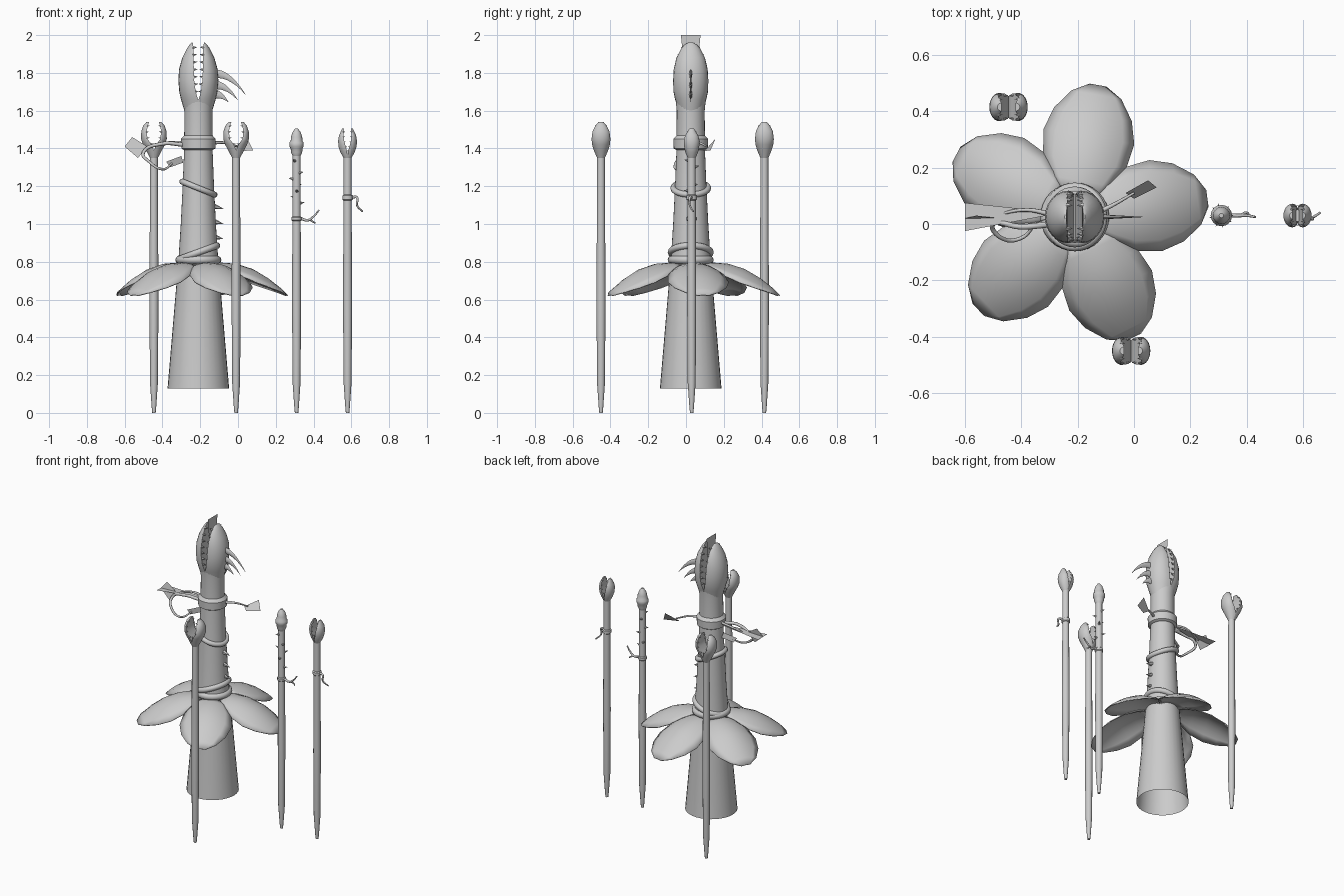
import bpy, bmesh, math
from mathutils import Vector, Matrix

cube = bpy.data.objects.get("Cube")
if cube:
    bpy.data.objects.remove(cube)

grey = bpy.data.materials.new("plain grey")
grey.use_nodes = True
grey.diffuse_color = (0.6, 0.6, 0.6, 1)
grey.node_tree.nodes["Principled BSDF"].inputs["Base Color"].default_value = grey.diffuse_color

CX, CY = -0.21, 0.025


def finish(name, bm, loc=(0, 0, 0), closed=True, angle=40):
    if closed:
        bmesh.ops.recalc_face_normals(bm, faces=bm.faces)
    me = bpy.data.meshes.new(name)
    bm.to_mesh(me)
    bm.free()
    ob = bpy.data.objects.new(name, me)
    ob.location = loc
    me.materials.append(grey)
    bpy.context.collection.objects.link(ob)
    bpy.ops.object.select_all(action='DESELECT')
    ob.select_set(True)
    bpy.context.view_layer.objects.active = ob
    bpy.ops.object.shade_smooth_by_angle(angle=math.radians(angle))
    return ob


def skin(bm, rings, loop=True, caps=(True, True)):
    """Join rings of points into a surface."""
    vs = [[bm.verts.new(p) for p in r] for r in rings]
    n = len(vs[0])
    for a, b in zip(vs, vs[1:]):
        for i in range(n if loop else n - 1):
            j = (i + 1) % n
            bm.faces.new((a[i], a[j], b[j], b[i]))
    if caps[0]:
        bm.faces.new(vs[0][::-1])
    if caps[1]:
        bm.faces.new(vs[-1])


def lathe(name, profile, loc, sides=24, caps=(True, True)):
    bm = bmesh.new()
    skin(bm, [[(r * math.cos(math.tau * i / sides), r * math.sin(math.tau * i / sides), z)
               for i in range(sides)] for z, r in profile], True, caps)
    return finish(name, bm, loc)


def torus(name, loc, major, minor, tilt=0):
    bm = bmesh.new()
    rows = [[(0, 0, 0)] * 0 for _ in range(33)]
    for i, row in enumerate(rows):
        a = math.tau * i / 32
        for j in range(10):
            b = math.tau * j / 10
            r = major + minor * math.cos(b)
            row.append((r * math.cos(a), r * math.sin(a), minor * math.sin(b)))
    skin(bm, rows, True, (False, False))
    bmesh.ops.remove_doubles(bm, verts=bm.verts, dist=1e-5)
    bmesh.ops.rotate(bm, verts=bm.verts, matrix=Matrix.Rotation(tilt, 3, 'Y'))
    return finish(name, bm, loc)


def tendril(name, pts, radius, tip=0.5):
    cu = bpy.data.curves.new(name, 'CURVE')
    cu.dimensions = '3D'
    cu.bevel_depth = radius
    cu.bevel_resolution = 2
    cu.resolution_u = 6
    cu.use_fill_caps = True
    sp = cu.splines.new('BEZIER')
    sp.bezier_points.add(len(pts) - 1)
    for i, (bp, p) in enumerate(zip(sp.bezier_points, pts)):
        bp.co = p
        bp.handle_left_type = bp.handle_right_type = 'AUTO'
        bp.radius = 1 + (tip - 1) * i / (len(pts) - 1)
    cu.materials.append(grey)
    ob = bpy.data.objects.new(name, cu)
    bpy.context.collection.objects.link(ob)


def spike(name, base, tip, radius, sides=6):
    base, tip = Vector(base), Vector(tip)
    d = tip - base
    bm = bmesh.new()
    bmesh.ops.create_cone(bm, cap_ends=True, segments=sides, radius1=radius, radius2=0, depth=d.length)
    bmesh.ops.transform(bm, verts=bm.verts, matrix=Matrix.Translation((base + tip) / 2)
                        @ d.to_track_quat('Z', 'Y').to_matrix().to_4x4())
    return finish(name, bm)


def sheet(name, pts):
    bm = bmesh.new()
    bm.faces.new([bm.verts.new(p) for p in pts])
    return finish(name, bm, closed=False)


def jaws(name, loc, rows, squash, teeth, size):
    """Two facing jaws; rows hold height, outer radius, half gap and depth."""
    for s, side in ((-1, "right"), (1, "left")):
        bm = bmesh.new()
        rings = []
        for z, r, gap, depth in rows:
            rings.append([(s * (gap + (r - gap) * math.cos(a)), depth * squash * math.sin(a), z)
                          for a in [math.radians(-90 + 15 * k) for k in range(13)]])
        skin(bm, rings)
        finish(f"{name}_{side}_jaw", bm, loc)
        # Teeth along the front and back rims
        lo, hi = rows[1][0], rows[-1][0]
        for k in range(teeth):
            z = lo + (hi - lo) * (k + 1) / (teeth + 0.7)
            a, b = next((p, q) for p, q in zip(rows, rows[1:]) if p[0] <= z <= q[0])
            t = (z - a[0]) / (b[0] - a[0])
            gap, depth = (a[i] + (b[i] - a[i]) * t for i in (2, 3))
            for f in (-1, 1):
                base = Vector(loc) + Vector((s * (gap + 0.004), f * depth * squash * 0.88, z))
                spike(f"{name}_tooth", base, base + Vector((-s * min(size, gap + 0.004), 0, 0.004)), size * 0.4, 5)


# Main stalk with collar and wrapped vines
lathe("main_stalk", [(0.13, 0.163), (0.8, 0.106), (1.0, 0.093), (1.2, 0.083), (1.4, 0.075),
                     (1.6, 0.074), (1.66, 0.08)], (CX, CY, 0), 32, (False, True))
lathe("stalk_collar", [(1.39, 0.074), (1.4, 0.09), (1.45, 0.092), (1.47, 0.074)], (CX, CY, 0), 32)
torus("upper_vine", (CX, CY, 1.19), 0.092, 0.016, math.radians(22))
torus("lower_vine", (CX, CY, 0.85), 0.104, 0.018, math.radians(-20))
torus("flower_ring", (CX, CY, 0.81), 0.1, 0.022)

# Head with tongue
jaws("head", (CX, CY, 0), [(1.6, 0.074, 0, 0.074), (1.66, 0.092, 0.002, 0.094), (1.7, 0.101, 0.014, 0.104),
                           (1.76, 0.106, 0.022, 0.106), (1.82, 0.102, 0.024, 0.102), (1.88, 0.085, 0.025, 0.086),
                           (1.93, 0.06, 0.026, 0.056), (1.95, 0.046, 0.028, 0.036), (1.96, 0.036, 0.03, 0.015)],
     0.88, 7, 0.024)
sheet("tongue", [(CX, CY - 0.02, 1.68), (CX, CY + 0.02, 1.68), (CX, CY + 0.052, 2.0), (CX, CY - 0.052, 2.0)])

# Curved horns behind the head
for z, reach, drop in ((1.78, 0.15, 0.11), (1.72, 0.11, 0.08), (1.67, 0.06, 0.04)):
    bm = bmesh.new()
    rings = []
    for k in range(8):
        t = k / 7
        x = CX + 0.09 + (reach + 0.01) * t
        w = 0.022 * (1 - t) + 0.0005
        rings.append([(x + w * 0.5 * math.cos(a), CY + w * 0.4 * math.sin(a), z + 0.015 - drop * t * t + w * math.cos(a))
                      for a in [math.tau * i / 8 for i in range(8)]])
    skin(bm, rings)
    finish("head_horn", bm)

# Thorns down the stalk
for z in (0.92, 1.0, 1.08):
    spike("stalk_thorn", (CX + 0.075, CY, z + 0.015), (CX + 0.135, CY, z), 0.018)

# Petals
stations = [(0.08, 0.07, 0.795), (0.13, 0.105, 0.795), (0.2, 0.15, 0.79), (0.29, 0.163, 0.762),
            (0.37, 0.14, 0.715), (0.44, 0.09, 0.66), (0.475, 0.03, 0.625)]
for n in range(5):
    bm = bmesh.new()
    rings = []
    for d, w, z in stations:
        rings.append([(d, w * k / 4, z - 2.6 * (w * k / 4) ** 2) for k in range(-4, 5)])
    skin(bm, rings, False, (False, False))
    bmesh.ops.rotate(bm, verts=bm.verts, matrix=Matrix.Rotation(math.radians(8 + 72 * n), 3, 'Z'))
    petal = finish("petal", bm, (CX, CY, 0), angle=60)
    solid = petal.modifiers.new("thickness", 'SOLIDIFY')
    solid.thickness = 0.006

# Collar tendrils ending in flat leaves
tendril("right_tendril", [(-0.28, 0.03, 1.43), (-0.38, 0.05, 1.43), (-0.5, 0.03, 1.4)], 0.009)
tendril("curling_tendril", [(-0.29, 0.0, 1.42), (-0.4, -0.01, 1.425), (-0.5, 0.0, 1.38), (-0.47, -0.05, 1.33),
                            (-0.4, -0.05, 1.29), (-0.35, 0.0, 1.32)], 0.011)
tendril("left_tendril", [(-0.13, 0.04, 1.43), (-0.07, 0.07, 1.43), (0.0, 0.11, 1.41)], 0.009)
sheet("long_leaf", [(-0.6, -0.025, 1.41), (-0.6, 0.075, 1.41), (-0.31, 0.045, 1.42), (-0.31, 0.03, 1.42)])
sheet("right_leaf", [(-0.6, 0.02, 1.41), (-0.56, 0.03, 1.46), (-0.48, 0.02, 1.41), (-0.53, 0.01, 1.35)])
sheet("curl_leaf", [(-0.38, -0.01, 1.33), (-0.3, 0.02, 1.36), (-0.29, 0.03, 1.325), (-0.36, 0.0, 1.3)])
sheet("left_leaf", [(-0.03, 0.11, 1.40), (0.05, 0.155, 1.45), (0.08, 0.13, 1.39), (0.0, 0.09, 1.385)])

# Slim stalks
pole = [(0.0, 0.009), (0.03, 0.012), (0.16, 0.021), (0.6, 0.024), (1.0, 0.022), (1.39, 0.021)]
spots = {"back": (-0.445, 0.415), "front": (-0.01, -0.45), "thorny": (0.31, 0.03), "far": (0.58, 0.03)}
for key, (x, y) in spots.items():
    lathe(f"{key}_stalk", pole, (x, y, 0), 12)

# Open pods on the front and back stalks
for key in ("back", "front"):
    jaws(key, (*spots[key], 0), [(1.35, 0.021, 0, 0.021), (1.39, 0.042, 0, 0.038), (1.42, 0.058, 0.012, 0.047),
                                 (1.45, 0.068, 0.034, 0.05), (1.49, 0.067, 0.038, 0.045),
                                 (1.52, 0.057, 0.033, 0.03), (1.54, 0.04, 0.025, 0.014)], 1, 4, 0.016)

# Narrow pod, band and tendril on the far stalk
x, y = spots["far"]
jaws("far", (x, y, 0), [(1.35, 0.021, 0, 0.021), (1.38, 0.038, 0.002, 0.034), (1.41, 0.048, 0.01, 0.04),
                        (1.44, 0.05, 0.018, 0.042), (1.47, 0.045, 0.021, 0.034), (1.505, 0.028, 0.018, 0.012)],
     1, 4, 0.013)
lathe("far_band", [(1.125, 0.022), (1.13, 0.028), (1.15, 0.028), (1.155, 0.022)], (x, y, 0), 12)
tendril("far_tendril", [(x + 0.02, y, 1.14), (x + 0.05, y - 0.01, 1.14), (x + 0.05, y - 0.01, 1.1),
                        (x + 0.08, y + 0.01, 1.065)], 0.008)

# Closed bud, thorns and forked tendril on the thorny stalk
x, y = spots["thorny"]
lathe("thorny_bud", [(1.36, 0.021), (1.38, 0.03), (1.4, 0.031), (1.41, 0.038), (1.43, 0.038), (1.44, 0.031),
                     (1.46, 0.03), (1.485, 0.022), (1.505, 0.008)], (x, y, 0), 16)
for k in range(8):
    a, z = 2.4 * k, 1.11 + 0.032 * k
    c, s = math.cos(a), math.sin(a)
    spike("bud_thorn", (x + 0.018 * c, y + 0.018 * s, z), (x + 0.044 * c, y + 0.044 * s, z + 0.006), 0.009)
lathe("thorny_band", [(1.015, 0.022), (1.02, 0.027), (1.035, 0.027), (1.04, 0.022)], (x, y, 0), 12)
tendril("thorny_tendril", [(x + 0.02, y, 1.03), (x + 0.06, y, 1.02), (x + 0.09, y, 1.04), (x + 0.12, y - 0.005, 1.075)], 0.008)
tendril("thorny_fork", [(x + 0.07, y, 1.025), (x + 0.09, y + 0.01, 1.01), (x + 0.1, y, 1.005)], 0.006)
